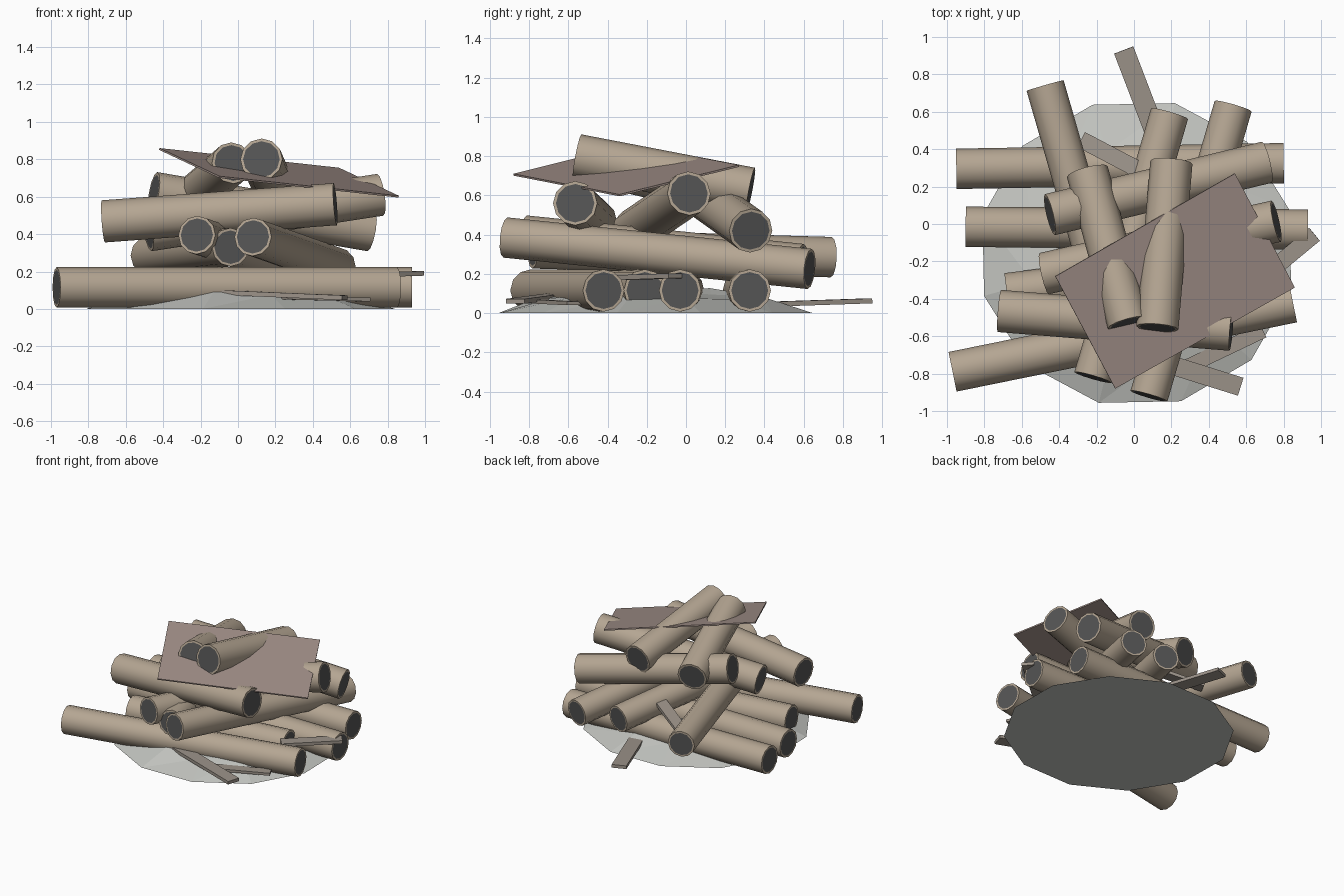
import bpy, bmesh, math, random
from mathutils import Vector, Matrix

if "Cube" in bpy.data.objects:
    bpy.data.objects.remove(bpy.data.objects["Cube"])

random.seed(4)

def mat(name, c):
    m = bpy.data.materials.new(name)
    m.diffuse_color = (*c, 1)
    m.use_nodes = True
    m.node_tree.nodes["Principled BSDF"].inputs["Base Color"].default_value = m.diffuse_color
    return m

BARK = mat("bark", (0.46, 0.38, 0.29))
CORE = mat("dark_core", (0.09, 0.09, 0.09))
PLANK = mat("plank_wood", (0.33, 0.29, 0.25))
BOARD = mat("board_brown", (0.36, 0.28, 0.25))
ASH = mat("ash", (0.55, 0.56, 0.53))

def finish(bm, name, mats):
    me = bpy.data.meshes.new(name)
    bm.to_mesh(me)
    bm.free()
    for m in mats:
        me.materials.append(m)
    ob = bpy.data.objects.new(name, me)
    bpy.context.collection.objects.link(ob)
    return ob

def log(name, a, b, r, sides=12):
    """Log between two end centres, with a light rim and a dark core."""
    a, b = Vector(a), Vector(b)
    d = b - a
    bm = bmesh.new()
    bmesh.ops.create_cone(bm, cap_ends=True, segments=sides, radius1=r, radius2=r, depth=d.length)
    caps = [f for f in bm.faces if len(f.verts) > 4]
    for f in bm.faces:
        f.smooth = len(f.verts) == 4
    bmesh.ops.inset_individual(bm, faces=caps, thickness=r * 0.13, depth=0)
    for f in bm.faces:
        if len(f.verts) > 4:
            f.material_index = 1
        elif abs(f.normal.z) > 0.5:
            f.smooth = False
    for e in bm.edges:
        if len(e.link_faces) == 2 and e.calc_face_angle(0) > 1:
            e.smooth = False
    rot = d.to_track_quat('Z', 'Y').to_matrix().to_4x4()
    bm.transform(Matrix.Translation((a + b) / 2) @ rot)
    finish(bm, name, [BARK, CORE])

def plank(name, a, b, width, thick):
    """Flat plank between two end centres."""
    a, b = Vector(a), Vector(b)
    x = (b - a).normalized()
    y = Vector((0, 0, 1)).cross(x).normalized()
    z = x.cross(y)
    bm = bmesh.new()
    bmesh.ops.create_cube(bm, size=1)
    c = (a + b) / 2
    for v in bm.verts:
        v.co = c + x * v.co.x * (b - a).length + y * v.co.y * width + z * v.co.z * thick
    finish(bm, name, [PLANK])

# Logs, layer by layer from the ground up
layers = [
    ("ground_log", 0.108, [
        ((-0.97, -0.79, 0.115), (0.85, -0.42, 0.115)),
        ((-0.68, -0.37, 0.115), (0.60, -0.21, 0.115)),
        ((-0.90, -0.015, 0.115), (0.93, -0.03, 0.115)),
        ((-0.95, 0.295, 0.115), (0.80, 0.325, 0.115))]),
    ("second_log", 0.103, [
        ((0.08, -0.92, 0.385), (0.53, 0.63, 0.225)),
        ((-0.22, -0.82, 0.395), (0.19, 0.59, 0.25)),
        ((-0.04, -0.78, 0.33), (-0.475, 0.74, 0.285))]),
    ("third_log", 0.113, [
        ((-0.72, -0.465, 0.468), (0.52, -0.565, 0.56)),
        ((-0.48, -0.265, 0.42), (0.76, 0.015, 0.61)),
        ((-0.45, 0.05, 0.62), (0.71, 0.33, 0.42))]),
    ("top_log", 0.113, [
        ((-0.03, -0.53, 0.78), (-0.25, 0.28, 0.59)),
        ((0.125, -0.555, 0.80), (0.20, 0.33, 0.63))]),
]
for name, r, ends in layers:
    for i, (a, b) in enumerate(ends):
        log(f"{name}_{i + 1}", a, b, r)

# Loose planks
planks = [
    ((-0.055, 0.93, 0.062), (0.14, 0.42, 0.045), 0.11, 0.025),
    ((-0.26, -0.61, 0.095), (0.57, -0.87, 0.06), 0.10, 0.025),
    ((0.25, -0.78, 0.06), (0.69, -0.57, 0.05), 0.08, 0.02),
    ((0.965, -0.055, 0.19), (0.62, -0.34, 0.18), 0.09, 0.025),
    ((-0.28, 0.45, 0.23), (0.12, 0.24, 0.35), 0.09, 0.025),
]
for i, p in enumerate(planks):
    plank(f"loose_plank_{i + 1}", *p)

# Tilted board lying over the top logs
corners = [Vector(c) for c in [(-0.42, -0.28, 0.86), (-0.10, -0.88, 0.71),
                               (0.86, -0.34, 0.605), (0.54, 0.27, 0.755)]]
n = (corners[1] - corners[0]).cross(corners[3] - corners[0]).normalized()
bm = bmesh.new()
lo = [bm.verts.new(c - n * 0.01) for c in corners]
hi = [bm.verts.new(c) for c in corners]
bm.faces.new(lo[::-1])
bm.faces.new(hi)
for i in range(4):
    j = (i + 1) % 4
    bm.faces.new((lo[i], lo[j], hi[j], hi[i]))
finish(bm, "top_board", [BOARD])

# Low faceted ash mound with a flat underside
N = 12
bm = bmesh.new()
rings = []
for scale, z in [(1, 0.005), (0.68, 0.09), (0.35, 0.11)]:
    ring = []
    for i in range(N):
        t = 2 * math.pi * (i + 0.5) / N + 0.02
        jit = 0 if scale == 1 else random.uniform(-0.025, 0.02)
        ring.append(bm.verts.new((0.015 + 0.85 * scale * math.cos(t),
                                  -0.155 + 0.825 * scale * math.sin(t), z + jit)))
    rings.append(ring)
tip = bm.verts.new((0.02, -0.15, 0.12))
for a, b in zip(rings, rings[1:]):
    for i in range(N):
        j = (i + 1) % N
        bm.faces.new((a[i], a[j], b[j]))
        bm.faces.new((a[i], b[j], b[i]))
for i in range(N):
    bm.faces.new((rings[-1][i], rings[-1][(i + 1) % N], tip))
for v in rings[0]:
    v.co.z = 0
bm.faces.new(rings[0][::-1])
finish(bm, "ash_mound", [ASH])
